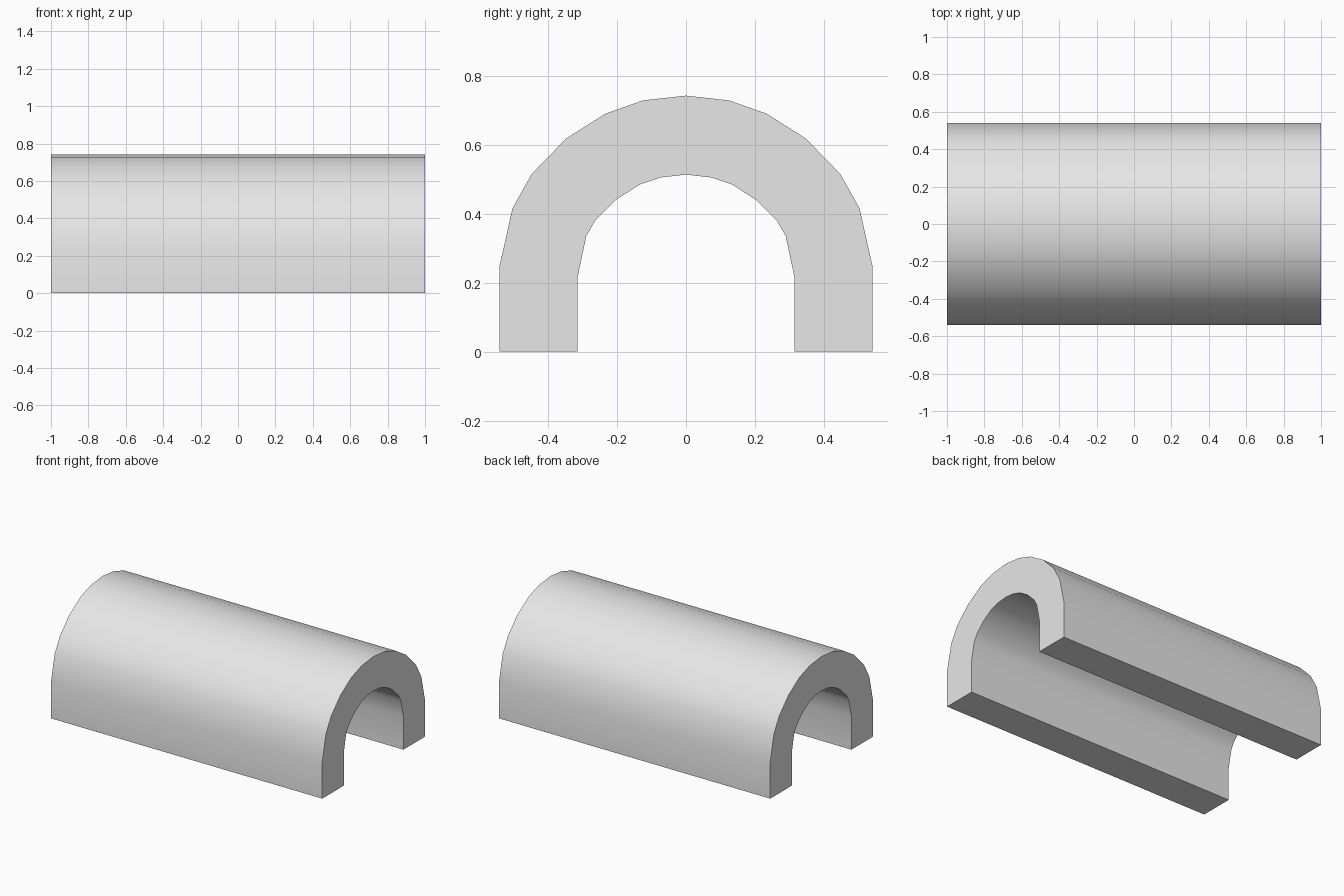
import bpy
import bmesh

cube = bpy.data.objects.get("Cube")
if cube:
    bpy.data.objects.remove(cube, do_unlink=True)

# Single plain grey material
grey = bpy.data.materials.new("light_grey")
grey.use_nodes = True
colour = (0.8, 0.8, 0.8, 1)
grey.diffuse_color = colour
grey.node_tree.nodes["Principled BSDF"].inputs["Base Color"].default_value = colour

# Half outlines (y, z) from foot to crown
outer = [(0.541, 0), (0.541, 0.245), (0.503, 0.415), (0.447, 0.515),
         (0.347, 0.618), (0.233, 0.69), (0.125, 0.728), (0, 0.742)]
inner = [(0.314, 0), (0.314, 0.217), (0.289, 0.335), (0.263, 0.38),
         (0.203, 0.44), (0.133, 0.485), (0.073, 0.505), (0, 0.513)]


def full_arch(half):
    return half + [(-y, z) for y, z in reversed(half[:-1])]


# Tunnel vault: bridge the two outlines at one end, then extrude along x
bm = bmesh.new()
loops = [[bm.verts.new((-1, y, z)) for y, z in full_arch(half)]
         for half in (outer, inner)]
out, inn = loops
cap = [bm.faces.new((out[i], out[i + 1], inn[i + 1], inn[i]))
       for i in range(len(out) - 1)]
result = bmesh.ops.extrude_face_region(bm, geom=cap, use_keep_orig=True)
far = [v for v in result["geom"] if isinstance(v, bmesh.types.BMVert)]
bmesh.ops.translate(bm, verts=far, vec=(2, 0, 0))
bmesh.ops.recalc_face_normals(bm, faces=bm.faces)

mesh = bpy.data.meshes.new("arched_tunnel")
bm.to_mesh(mesh)
bm.free()
mesh.materials.append(grey)
arch = bpy.data.objects.new("arched_tunnel", mesh)
bpy.context.collection.objects.link(arch)

# Smooth vault with crisp ends and feet
bpy.ops.object.select_all(action="DESELECT")
arch.select_set(True)
bpy.context.view_layer.objects.active = arch
bpy.ops.object.shade_smooth_by_angle(angle=0.6)
